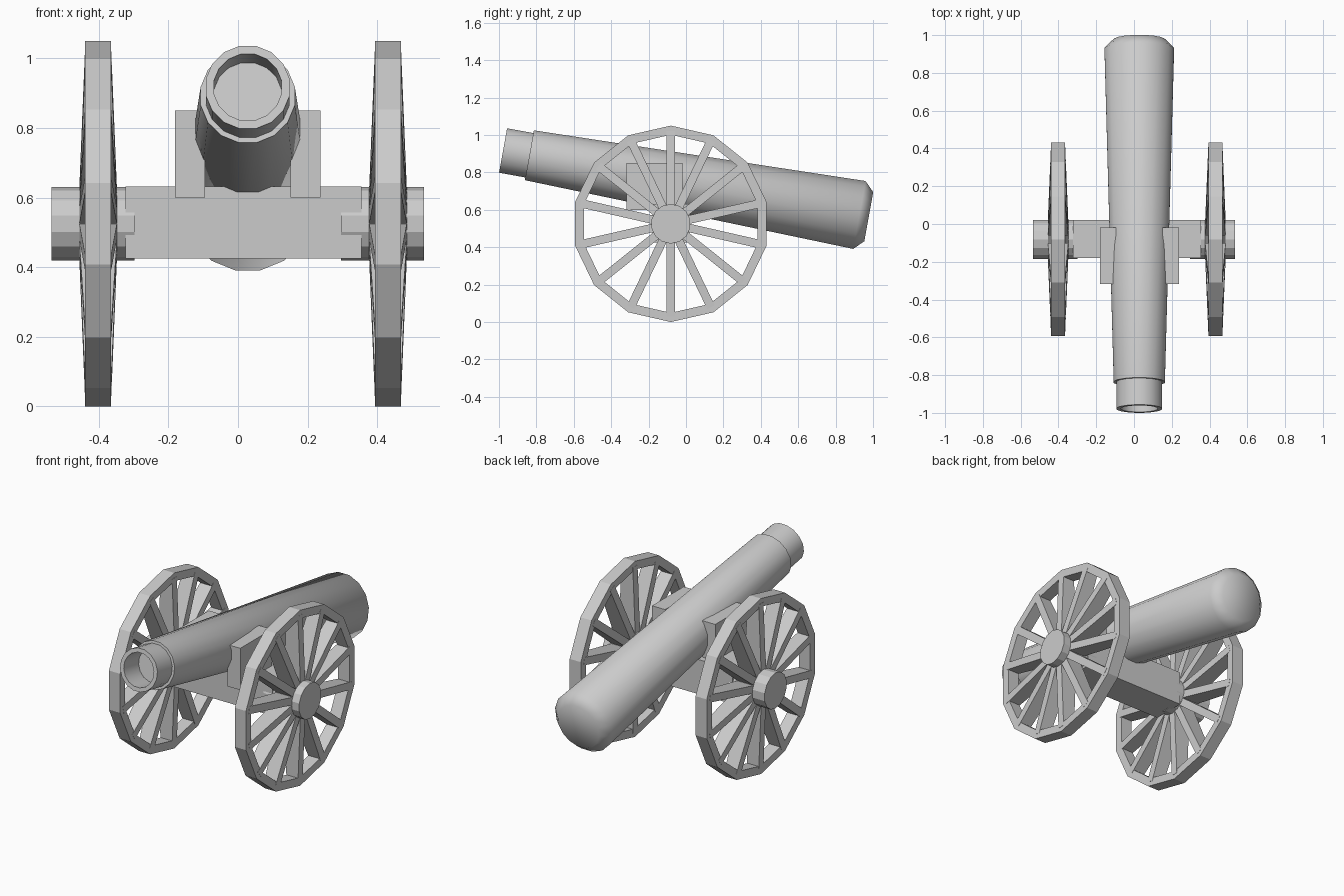
import bpy, bmesh
from math import pi, sin, cos, radians
from mathutils import Vector, Matrix

old = bpy.data.objects.get("Cube")
if old:
    bpy.data.objects.remove(old, do_unlink=True)

# Single material
GREY = (0.6, 0.6, 0.6, 1)
grey = bpy.data.materials.new("plain_grey")
grey.use_nodes = True
grey.diffuse_color = GREY
grey.node_tree.nodes["Principled BSDF"].inputs["Base Color"].default_value = GREY


def finish(name, bm, smooth_angle=None):
    bmesh.ops.recalc_face_normals(bm, faces=bm.faces)
    mesh = bpy.data.meshes.new(name)
    bm.to_mesh(mesh)
    bm.free()
    mesh.materials.append(grey)
    obj = bpy.data.objects.new(name, mesh)
    bpy.context.collection.objects.link(obj)
    if smooth_angle:
        bpy.ops.object.select_all(action="DESELECT")
        obj.select_set(True)
        bpy.context.view_layer.objects.active = obj
        bpy.ops.object.shade_smooth_by_angle(angle=radians(smooth_angle))
    return obj


def lathe(name, profile, origin, axis, side, sides, phase=0, ring=False, smooth_angle=None):
    """Sweep (radius, distance) points round an axis; cap the ends or close the ring."""
    bm = bmesh.new()
    axis, side = Vector(axis).normalized(), Vector(side).normalized()
    other = axis.cross(side)
    loops = []
    for r, t in profile:
        loop = []
        for i in range(sides):
            a = 2 * pi * (i + phase) / sides
            loop.append(bm.verts.new(Vector(origin) + axis * t + (side * cos(a) + other * sin(a)) * r))
        loops.append(loop)
    pairs = list(zip(loops, loops[1:]))
    if ring:
        pairs.append((loops[-1], loops[0]))
    else:
        bm.faces.new(loops[0])
        bm.faces.new(loops[-1])
    for a, b in pairs:
        for i in range(sides):
            j = (i + 1) % sides
            bm.faces.new((a[i], a[j], b[j], b[i]))
    return finish(name, bm, smooth_angle)


def box(name, low, high):
    bm = bmesh.new()
    low, high = Vector(low), Vector(high)
    bmesh.ops.create_cube(bm, size=1)
    bmesh.ops.scale(bm, vec=high - low, verts=bm.verts)
    bmesh.ops.translate(bm, vec=(low + high) / 2, verts=bm.verts)
    return finish(name, bm)


# Barrel: bore floor, bore, muzzle neck, shoulder, tapered body, chamfered breech
BARREL_X = 0.028
barrel_profile = [(0.099, 0.143), (0.099, 0), (0.123, 0), (0.123, 0.143),
                  (0.138, 0.143), (0.188, 1.936), (0.136, 1.987)]
lathe("barrel", barrel_profile, (BARREL_X, -0.978, 0.917), (0, 0.984, -0.178),
      (1, 0, 0), 16, phase=0.5, smooth_angle=60)

# Carriage: axle block and two cheeks
box("axle_block", (-0.323, -0.18, 0.425), (0.355, 0.02, 0.632))
for name, s in (("left_cheek", 1), ("right_cheek", -1)):
    xs = sorted((BARREL_X + s * 0.123, BARREL_X + s * 0.209))
    box(name, (xs[0], -0.317, 0.6), (xs[1], -0.018, 0.85))

# Wheels
SPOKES = 14
WHEEL_Y, WHEEL_Z = -0.081, 0.525


def spokes(name, center):
    bm = bmesh.new()
    for i in range(SPOKES):
        made = bmesh.ops.create_cube(bm, size=1)["verts"]
        for v in made:
            outer = v.co.z > 0
            v.co.x *= 0.076 if outer else 0.114
            v.co.y *= 0.045
            v.co.z = 0.495 if outer else 0.03
        turn = Matrix.Translation(center) @ Matrix.Rotation(2 * pi * i / SPOKES, 4, "X")
        bmesh.ops.transform(bm, matrix=turn, verts=made)
    return finish(name, bm)


for side, wheel_x, hub_x in (("left", 0.431, 0.296), ("right", -0.402, -0.536)):
    center = Vector((wheel_x, WHEEL_Y, WHEEL_Z))
    rim = [(0.525, -0.037), (0.525, 0.037), (0.476, 0.037), (0.476, -0.037)]
    lathe(side + "_wheel_rim", rim, center, (1, 0, 0), (0, 0, 1), SPOKES, ring=True)
    spokes(side + "_wheel_spokes", center)
    lathe(side + "_hub", [(0.106, 0), (0.106, 0.238)], (hub_x, WHEEL_Y, WHEEL_Z),
          (1, 0, 0), (0, 0, 1), SPOKES)
